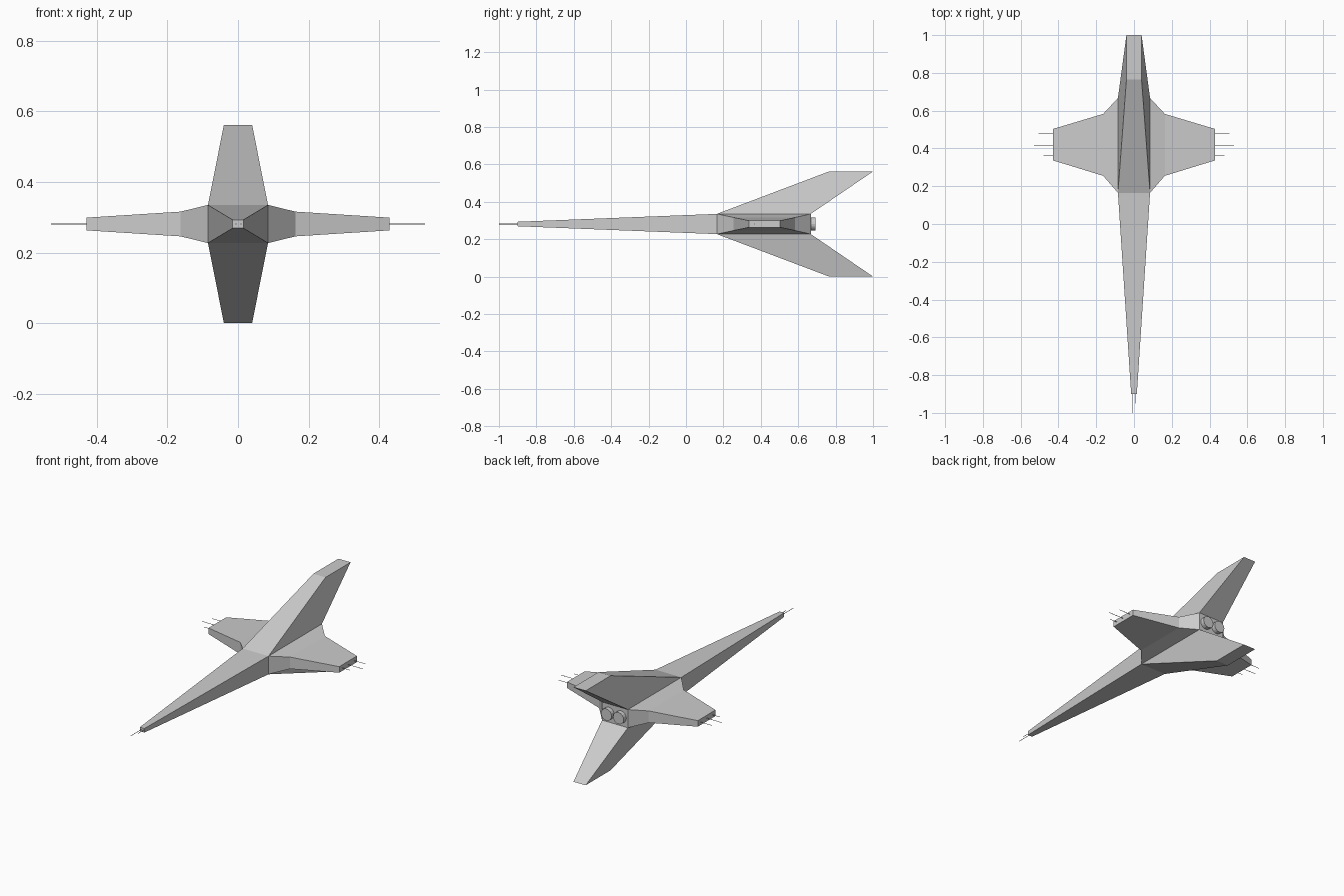
import bpy, bmesh
from mathutils import Vector, Matrix

if "Cube" in bpy.data.objects:
    bpy.data.objects.remove(bpy.data.objects["Cube"])

ZC = 0.281  # height of the ship's centre line


def finish(name, bm):
    bmesh.ops.recalc_face_normals(bm, faces=bm.faces)
    me = bpy.data.meshes.new(name)
    bm.to_mesh(me)
    bm.free()
    ob = bpy.data.objects.new(name, me)
    bpy.context.collection.objects.link(ob)
    return ob


def loft(name, sections):
    """Join four-cornered sections into a closed solid."""
    bm = bmesh.new()
    rings = [[bm.verts.new(p) for p in s] for s in sections]
    for a, b in zip(rings, rings[1:]):
        for i in range(4):
            j = (i + 1) % 4
            bm.faces.new((a[i], a[j], b[j], b[i]))
    bm.faces.new(rings[0])
    bm.faces.new(rings[-1])
    return finish(name, bm)


def rect_y(y, hx, hz):
    return [(-hx, y, ZC - hz), (hx, y, ZC - hz), (hx, y, ZC + hz), (-hx, y, ZC + hz)]


def rect_x(x, y0, y1, hz):
    return [(x, y0, ZC - hz), (x, y1, ZC - hz), (x, y1, ZC + hz), (x, y0, ZC + hz)]


def rect_z(z, hx, y0, y1):
    return [(-hx, y0, z), (hx, y0, z), (hx, y1, z), (-hx, y1, z)]


def rod(name, start, end, radius, sides):
    a, b = Vector(start), Vector(end)
    d = b - a
    rot = d.to_track_quat('Z', 'Y').to_matrix().to_4x4()
    bm = bmesh.new()
    bmesh.ops.create_cone(bm, cap_ends=True, segments=sides, radius1=radius,
                          radius2=radius, depth=d.length,
                          matrix=Matrix.Translation((a + b) / 2) @ rot)
    return finish(name, bm)


# Long tapering nose and central body
loft("hull", [rect_y(-0.9, 0.015, 0.012), rect_y(0.165, 0.085, 0.054),
              rect_y(0.667, 0.085, 0.054)])

# Swept fins above and below, side wings, wing antennas and engines
for s, vert, side in ((1, "upper", "right"), (-1, "lower", "left")):
    loft(vert + "_fin", [rect_z(ZC + s * 0.054, 0.085, 0.165, 0.667),
                         rect_z(ZC + s * 0.281, 0.04, 0.765, 1.0)])
    loft(side + "_wing", [rect_x(s * 0.085, 0.165, 0.667, 0.054),
                          rect_x(s * 0.163, 0.255, 0.583, 0.035),
                          rect_x(s * 0.43, 0.337, 0.503, 0.018)])
    for i, (y, tip) in enumerate(((0.365, 0.48), (0.418, 0.53), (0.478, 0.505))):
        rod(f"{side}_wing_antenna_{i + 1}", (s * 0.42, y, ZC), (s * tip, y, ZC), 0.0015, 6)
    engine = rod(side + "_engine", (s * 0.04, 0.65, ZC), (s * 0.04, 0.692, ZC), 0.035, 16)

# Nose antennas
rod("nose_antenna_long", (-0.006, -0.89, ZC), (-0.006, -1.0, ZC), 0.0015, 6)
rod("nose_antenna_short", (0.009, -0.89, ZC), (0.009, -0.95, ZC), 0.0015, 6)
